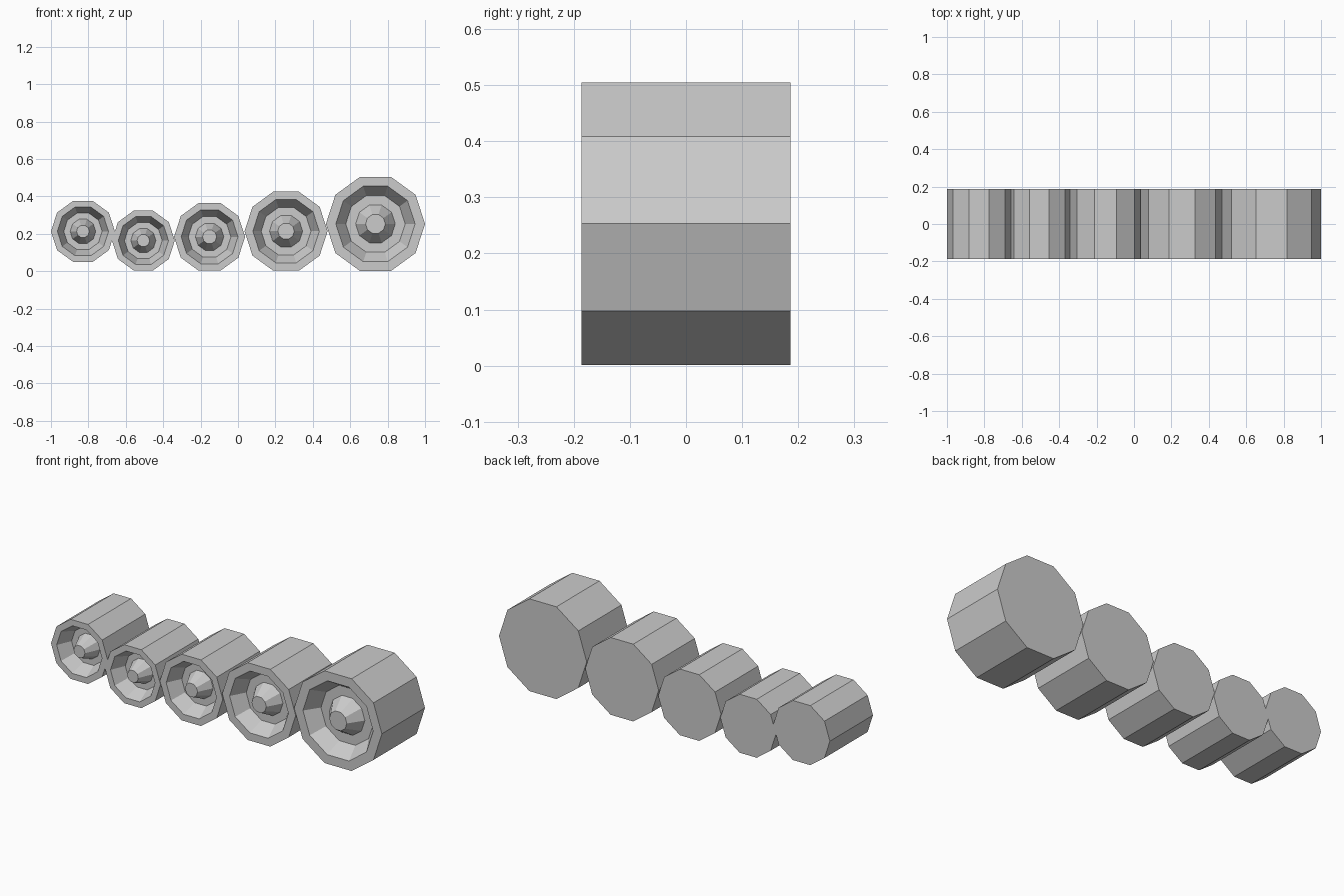
import bpy, bmesh, math

if "Cube" in bpy.data.objects:
    bpy.data.objects.remove(bpy.data.objects["Cube"])

SIDES = 10
HALF = 0.186      # half width of every wheel along y
RECESS = 0.08     # depth of the dish around the hub

# radius fraction, y position: back disc, tread, rim lip, dish, hub cone
PROFILE = [(1.0, HALF), (1.0, -HALF), (0.8, -HALF),
           (0.6, -HALF + RECESS), (0.4, -HALF + RECESS), (0.2, -HALF)]


def make_wheel(name, x, z, radius):
    bm = bmesh.new()
    rings = []
    for frac, y in PROFILE:
        ring = []
        for i in range(SIDES):
            a = 2 * math.pi * i / SIDES
            ring.append(bm.verts.new((radius * frac * math.cos(a), y,
                                      radius * frac * math.sin(a))))
        rings.append(ring)
    for r0, r1 in zip(rings, rings[1:]):
        for i in range(SIDES):
            j = (i + 1) % SIDES
            bm.faces.new((r0[i], r0[j], r1[j], r1[i]))
    bm.faces.new(rings[0])     # flat back
    bm.faces.new(rings[-1])    # hub cap
    bmesh.ops.recalc_face_normals(bm, faces=bm.faces[:])
    mesh = bpy.data.meshes.new(name)
    bm.to_mesh(mesh)
    bm.free()
    obj = bpy.data.objects.new(name, mesh)
    obj.location = (x, 0, z)
    bpy.context.collection.objects.link(obj)


# Row of wheels: name, centre x, centre z, radius
for spec in [("raised_end_wheel", -0.829, 0.213, 0.171),
             ("small_wheel", -0.506, 0.164, 0.168),
             ("medium_wheel", -0.152, 0.184, 0.190),
             ("large_wheel", 0.257, 0.214, 0.222),
             ("largest_end_wheel", 0.735, 0.253, 0.265)]:
    make_wheel(*spec)
